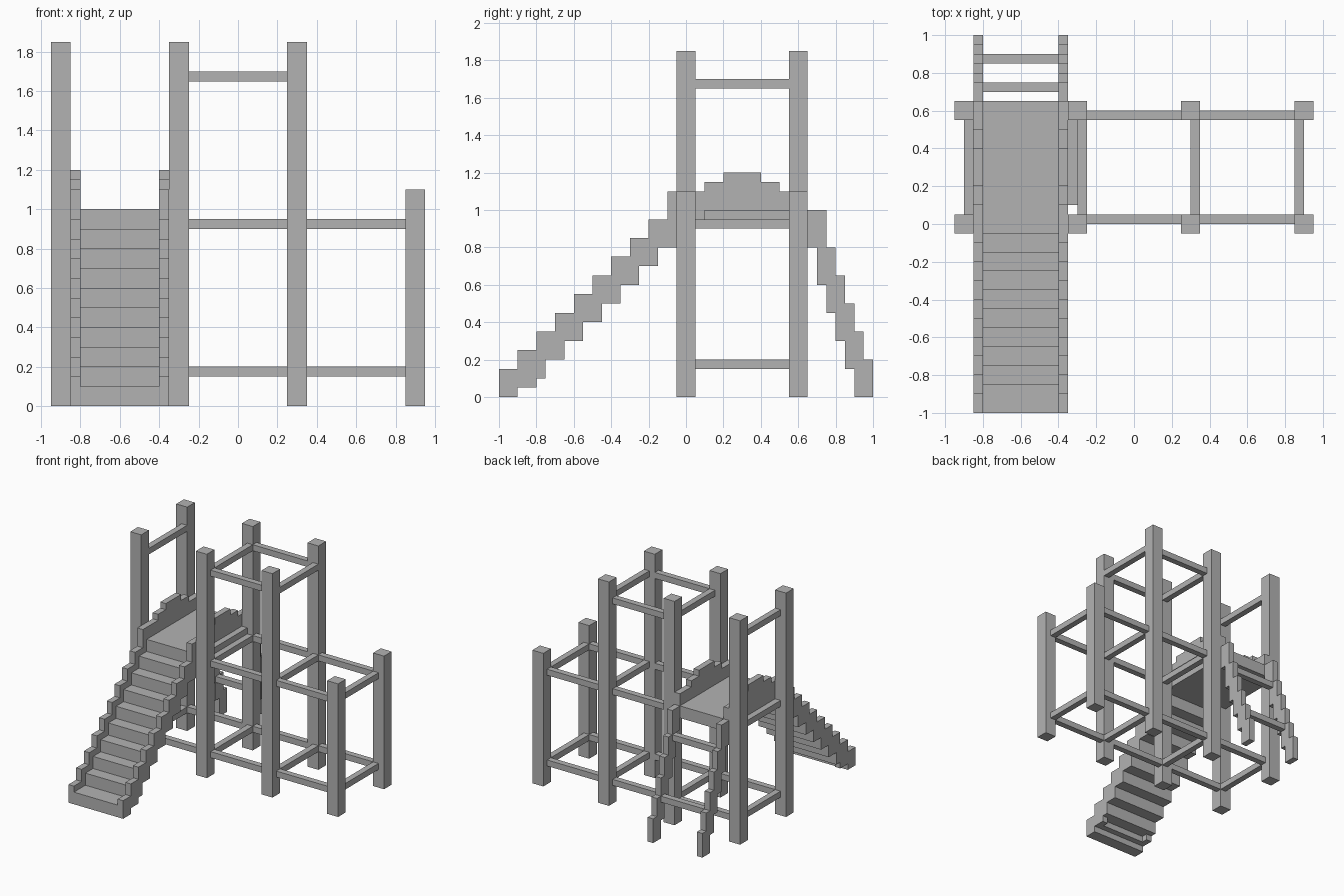
import bpy
import bmesh
from mathutils import Matrix, Vector

cube = bpy.data.objects.get("Cube")
if cube:
    bpy.data.objects.remove(cube, do_unlink=True)

GREY = (0.45, 0.45, 0.45, 1.0)
grey = bpy.data.materials.new("plain grey")
grey.use_nodes = True
grey.diffuse_color = GREY
grey.node_tree.nodes["Principled BSDF"].inputs["Base Color"].default_value = GREY


def add_object(name, bm):
    bmesh.ops.recalc_face_normals(bm, faces=bm.faces)
    mesh = bpy.data.meshes.new(name)
    bm.to_mesh(mesh)
    bm.free()
    mesh.materials.append(grey)
    obj = bpy.data.objects.new(name, mesh)
    bpy.context.collection.objects.link(obj)
    return obj


def box(name, x, y, z):
    """Box from (low, high) ranges on each axis."""
    spans = (x, y, z)
    centre = Vector([(a + b) / 2 for a, b in spans])
    size = [b - a for a, b in spans]
    bm = bmesh.new()
    bmesh.ops.create_cube(bm, size=1, matrix=Matrix.Translation(centre) @ Matrix.Diagonal((*size, 1)))
    return add_object(name, bm)


def stairs(start, steps):
    """Outline points of a staircase given (end y, height) of each step."""
    points, y = [], start
    for end, z in steps:
        points += [(y, z), (end, z)]
        y = end
    return points


# Corner posts
COLUMNS = (-0.9, -0.3, 0.3, 0.9)
for x in COLUMNS:
    height = 1.1 if x == 0.9 else 1.85
    for y, side in ((0, "front"), (0.6, "back")):
        box(f"{side}_post", (x - 0.05, x + 0.05), (y - 0.05, y + 0.05), (0, height))

# Rails along the length, bay by bay
LOW, MID, HIGH = 0.15, 0.9, 1.65
for left, levels in ((-0.85, (LOW,)), (-0.25, (LOW, MID, HIGH)), (0.35, (LOW, MID))):
    for z in levels:
        for y, side in ((0, "front"), (0.55, "back")):
            box(f"{side}_rail", (left, left + 0.5), (y, y + 0.05), (z, z + 0.05))

# Rails across the depth
for x, levels in ((-0.9, (LOW, MID, HIGH)), (-0.3, (LOW, MID, HIGH)),
                  (0.3, (LOW, MID, HIGH)), (0.85, (LOW, MID))):
    for z in levels:
        box("cross_rail", (x, x + 0.05), (0.05, 0.55), (z, z + 0.05))

# Deck and the slat that fills the gap beside it
box("deck", (-0.8, -0.4), (-0.05, 0.65), (0.9, 1.0))
box("deck_slat", (-0.35, -0.3), (0.1, 0.55), (0.95, 1.0))

# Stair treads
box("bottom_tread", (-0.8, -0.4), (-1, -0.9), (0, 0.1))
box("bottom_tread_back", (-0.8, -0.4), (-0.9, -0.85), (0.05, 0.1))
for i in range(1, 9):
    y, z = -0.95 + 0.1 * i, 0.1 * i
    box("tread", (-0.8, -0.4), (y, y + 0.1), (z, z + 0.1))

# Stepped sides: stair stringer, deck guard and ladder stringer in one profile
top = [(-0.9 + 0.1 * i, 0.15 + 0.1 * i) for i in range(9)]
top += [(0.1, 1.1), (0.2, 1.15), (0.4, 1.2), (0.5, 1.15), (0.65, 1.1), (0.75, 1.0)]
top += [(0.8 + 0.05 * i, 0.8 - 0.15 * i) for i in range(5)]
under = [(-0.9, 0), (-0.8, 0.05)]
under += [(-0.75 + 0.1 * i, 0.1 + 0.1 * i) for i in range(8)]
under += [(0.65, 0.9), (0.7, 0.8)]
under += [(0.75 + 0.05 * i, 0.6 - 0.15 * i) for i in range(4)] + [(1.0, 0)]
outline = stairs(-1, top) + stairs(-1, under)[::-1]
for x, side in ((-0.85, "right"), (-0.4, "left")):
    bm = bmesh.new()
    face = bm.faces.new([bm.verts.new((x, y, z)) for y, z in outline])
    moved = bmesh.ops.extrude_face_region(bm, geom=[face])["geom"]
    bmesh.ops.translate(bm, vec=(0.05, 0, 0),
                        verts=[v for v in moved if isinstance(v, bmesh.types.BMVert)])
    add_object(f"{side}_stepped_side", bm)

# Ladder rungs
for y, z in ((0.7, 0.75), (0.85, 0.3)):
    box("ladder_rung", (-0.8, -0.4), (y, y + 0.05), (z, z + 0.05))
